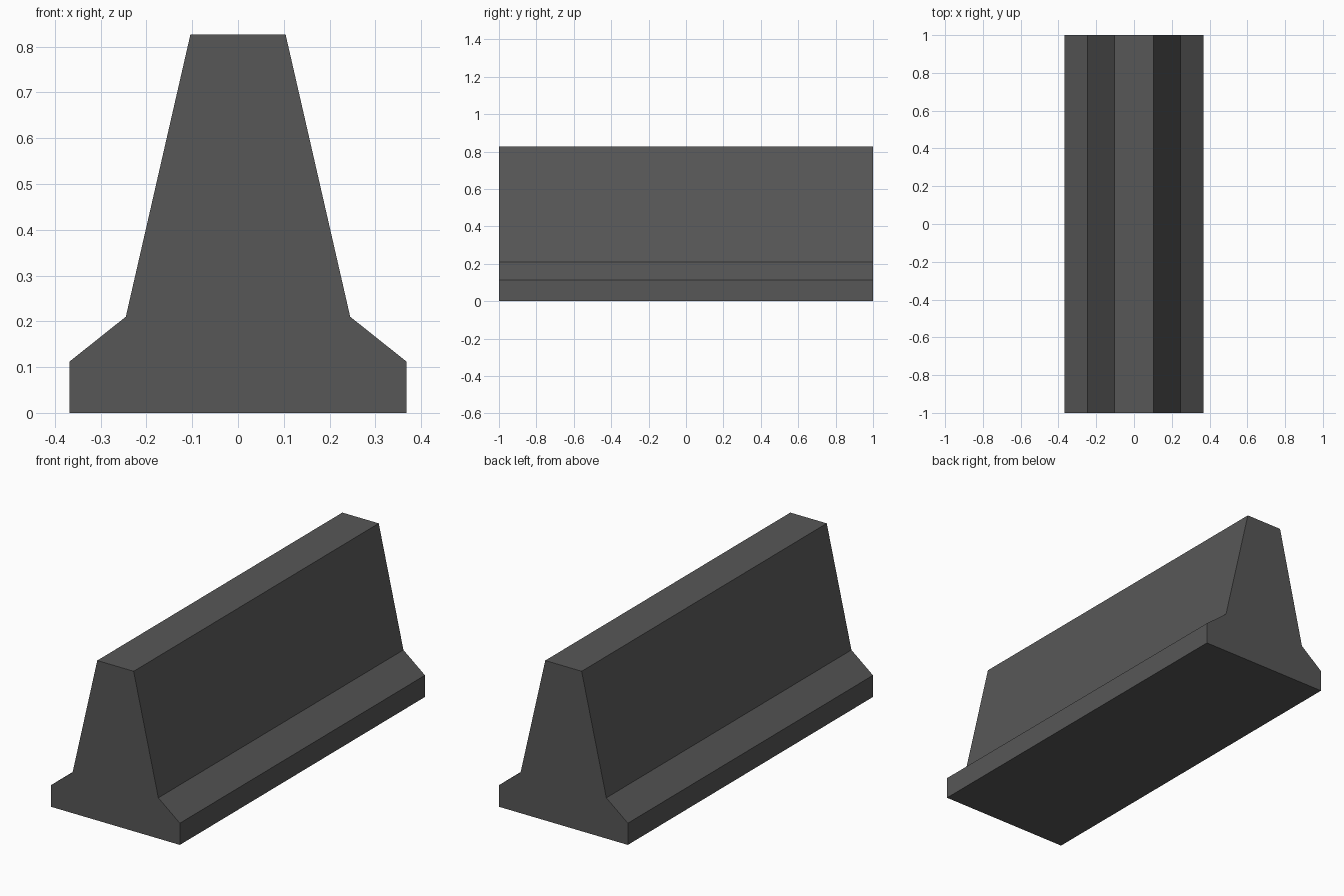
import bpy
import bmesh

cube = bpy.data.objects.get("Cube")
if cube:
    bpy.data.objects.remove(cube, do_unlink=True)

# Dark grey concrete
GREY = (0.095, 0.095, 0.095, 1.0)
concrete = bpy.data.materials.new("dark_grey_concrete")
concrete.use_nodes = True
concrete.diffuse_color = GREY
concrete.node_tree.nodes["Principled BSDF"].inputs["Base Color"].default_value = GREY

# Half profile of the barrier (x, z), from foot to top, mirrored to the other side
half = [(0.368, 0.0), (0.368, 0.112), (0.245, 0.21), (0.104, 0.826)]
profile = half + [(-x, z) for x, z in reversed(half)]

# Extrude the profile along the length
bm = bmesh.new()
end = bm.faces.new([bm.verts.new((x, -1.0, z)) for x, z in profile])
extruded = bmesh.ops.extrude_face_region(bm, geom=[end], use_keep_orig=True)
moved = [v for v in extruded["geom"] if isinstance(v, bmesh.types.BMVert)]
bmesh.ops.translate(bm, verts=moved, vec=(0, 2.0, 0))
bmesh.ops.recalc_face_normals(bm, faces=bm.faces)

mesh = bpy.data.meshes.new("road_barrier")
bm.to_mesh(mesh)
bm.free()
mesh.materials.append(concrete)
barrier = bpy.data.objects.new("road_barrier", mesh)
bpy.context.collection.objects.link(barrier)
